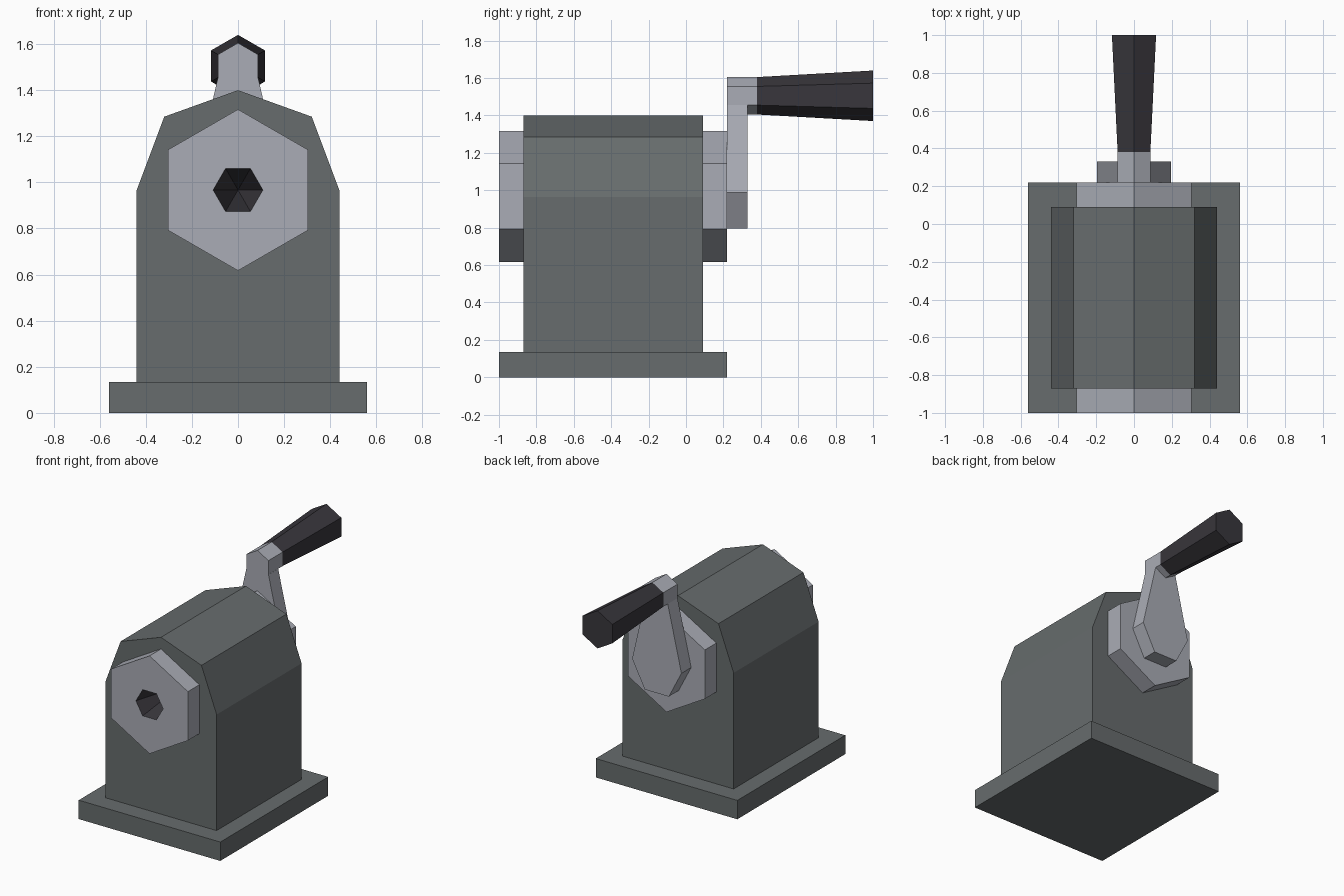
import bpy, bmesh, math

if "Cube" in bpy.data.objects:
    bpy.data.objects.remove(bpy.data.objects["Cube"])


def material(name, rgb):
    m = bpy.data.materials.new(name)
    m.diffuse_color = (*rgb, 1.0)
    m.use_nodes = True
    m.node_tree.nodes["Principled BSDF"].inputs["Base Color"].default_value = m.diffuse_color
    return m


casing_grey = material("casing grey", (0.135, 0.150, 0.153))
light_metal = material("light metal", (0.40, 0.415, 0.465))
black_plastic = material("black plastic", (0.040, 0.037, 0.045))


def make(name, bm, mat, recalc=True):
    if recalc:
        bmesh.ops.recalc_face_normals(bm, faces=bm.faces)
    me = bpy.data.meshes.new(name)
    bm.to_mesh(me)
    bm.free()
    me.materials.append(mat)
    ob = bpy.data.objects.new(name, me)
    bpy.context.collection.objects.link(ob)
    return ob


def loft(name, front, back, y0, y1, mat):
    """Solid between two (x, z) outlines at y0 and y1."""
    bm = bmesh.new()
    a = [bm.verts.new((x, y0, z)) for x, z in front]
    b = [bm.verts.new((x, y1, z)) for x, z in back]
    bm.faces.new(a)
    bm.faces.new(b)
    n = len(a)
    for i in range(n):
        j = (i + 1) % n
        bm.faces.new((a[i], a[j], b[j], b[i]))
    return make(name, bm, mat)


def prism(name, pts, y0, y1, mat):
    return loft(name, pts, pts, y0, y1, mat)


def hexagon(r, z, turn=30):
    return [(r * math.cos(math.radians(turn + 60 * i)),
             z + r * math.sin(math.radians(turn + 60 * i))) for i in range(6)]


def mirrored(half):
    """Close a right-hand outline with its mirror image, skipping points on x = 0."""
    return half + [(-x, z) for x, z in reversed(half) if x > 0]


AXLE_Z = 0.967
GRIP_Z = 1.505

# Base plate and casing
prism("base_plate", [(-0.56, 0), (0.56, 0), (0.56, 0.135), (-0.56, 0.135)],
      -1.0, 0.22, casing_grey)
casing = prism("casing", mirrored([(0.44, 0.135), (0.44, 0.965), (0.32, 1.285), (0, 1.40)]),
               -0.87, 0.09, casing_grey)

# Hexagonal hubs, front and back
front_hub = prism("front_hub", hexagon(0.35, AXLE_Z), -1.0, -0.87, light_metal)
prism("back_hub", hexagon(0.35, AXLE_Z), 0.09, 0.22, light_metal)

# Pencil hole: cut through the hub into the casing
cutter = prism("hole_cutter", hexagon(0.108, AXLE_Z, 0), -1.1, -0.6, black_plastic)
cutter.hide_render = True
cutter.hide_viewport = True
for ob in (front_hub, casing):
    mod = ob.modifiers.new("pencil hole", 'BOOLEAN')
    mod.operation = 'DIFFERENCE'
    mod.solver = 'EXACT'
    mod.object = cutter

# Dark tapering lining of the hole, facing inwards
bm = bmesh.new()
rim = [bm.verts.new((x, -1.0, z)) for x, z in hexagon(0.108, AXLE_Z, 0)]
tip = bm.verts.new((0, -0.65, AXLE_Z))
for i in range(6):
    bm.faces.new((rim[i], rim[(i + 1) % 6], tip))
make("pencil_hole", bm, black_plastic, recalc=False)

# Crank arm, hub of the grip and the flared grip
prism("crank_arm", mirrored([(0.095, 0.795), (0.195, 0.988), (0.087, 1.455)]),
      0.22, 0.33, light_metal)
prism("grip_hub", hexagon(0.10, GRIP_Z), 0.22, 0.38, light_metal)
loft("crank_grip", hexagon(0.10, GRIP_Z), hexagon(0.135, GRIP_Z), 0.38, 1.0, black_plastic)
